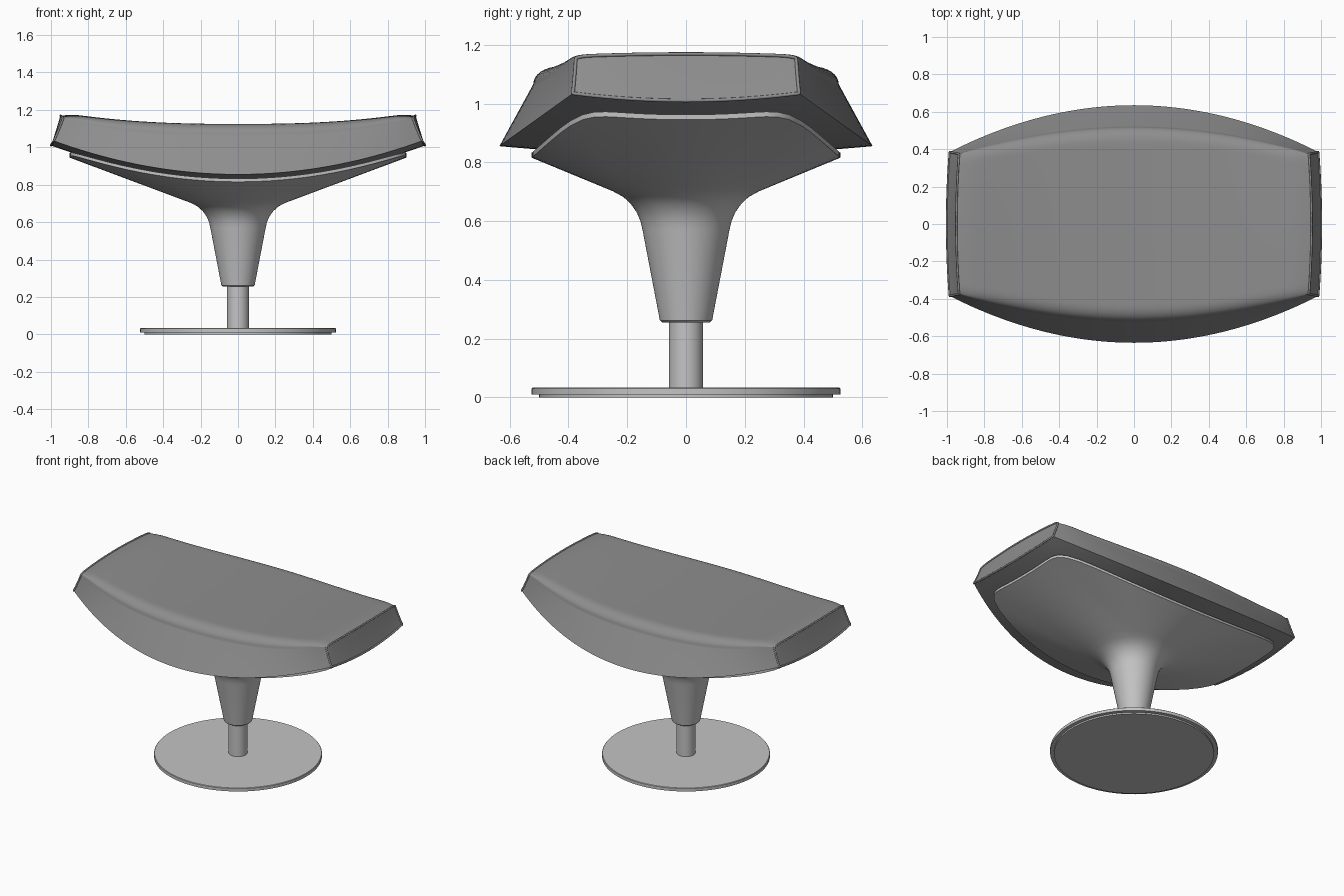
import bpy, bmesh, math

if "Cube" in bpy.data.objects:
    bpy.data.objects.remove(bpy.data.objects["Cube"])


def material(name, value):
    m = bpy.data.materials.new(name)
    m.use_nodes = True
    colour = (value, value, value, 1)
    m.diffuse_color = colour
    m.node_tree.nodes["Principled BSDF"].inputs["Base Color"].default_value = colour
    return m


upholstery = material("grey upholstery", 0.27)
metal = material("light grey metal", 0.55)


def finish(name, bm, mat, angle=35):
    bmesh.ops.recalc_face_normals(bm, faces=bm.faces)
    mesh = bpy.data.meshes.new(name)
    bm.to_mesh(mesh)
    bm.free()
    mesh.materials.append(mat)
    ob = bpy.data.objects.new(name, mesh)
    bpy.context.collection.objects.link(ob)
    bpy.ops.object.select_all(action="DESELECT")
    ob.select_set(True)
    bpy.context.view_layer.objects.active = ob
    bpy.ops.object.shade_smooth_by_angle(angle=math.radians(angle))
    return ob


def loft(name, rings, mat):
    """Skin a list of closed rings and cap both ends."""
    bm = bmesh.new()
    loops = [[bm.verts.new(p) for p in ring] for ring in rings]
    n = len(loops[0])
    for a, b in zip(loops, loops[1:]):
        for i in range(n):
            j = (i + 1) % n
            bm.faces.new((a[i], a[j], b[j], b[i]))
    bm.faces.new(loops[0])
    bm.faces.new(loops[-1])
    return finish(name, bm, mat)


SIDES = 96
ANGLES = [2 * math.pi * i / SIDES for i in range(SIDES)]


def circle(r, z):
    return [(r * math.cos(a), r * math.sin(a), z) for a in ANGLES]


def underside(x, v):
    return 0.855 + 0.185 * x * x - 0.03 * (1 - v * v)


def half_depth(x):
    return 0.635 - 0.25 * x * x


# Cushion: a gridded cube bent into a bowed, saddle-shaped pad
def cushion_point(u, v, w):
    x = u * (0.975 - 0.025 * w) * (1 - 0.015 * v * v)
    t = (w + 1) / 2
    y = v * ((1 - t) * half_depth(u) + t * (0.52 - 0.145 * u * u))
    radius = 0.008 + 0.052 * (1 - u ** 4)
    s = max(0, (abs(v) - 0.84) / 0.16)
    top = 1.125 + 0.062 * abs(u) ** 2.5 - 0.008 * u * u * v * v
    top -= 0.018 * max(0, (abs(u) - 0.88) / 0.12) ** 2
    top -= radius * (1 - math.sqrt(max(0, 1 - s * s)))
    return x, y, (1 - t) * underside(x, v) + t * top


def ease(v):
    return math.sin(v * math.pi / 2)


bm = bmesh.new()
bmesh.ops.create_cube(bm, size=2)
bmesh.ops.subdivide_edges(bm, edges=bm.edges[:], cuts=39, use_grid_fill=True)
for vert in bm.verts:
    u, v, w = vert.co
    vert.co = cushion_point(u, ease(v), w)
finish("cushion", bm, upholstery, 40)

# Piped seams around the two end panels
steps = [-1 + 2 * i / 24 for i in range(24)]
outline = ([(v, 1) for v in steps] + [(1, -w) for w in steps]
           + [(-v, -1) for v in steps] + [(-1, w) for w in steps])
for side, u in (("left", 1), ("right", -1)):
    curve = bpy.data.curves.new(side + "_seam_piping", "CURVE")
    curve.dimensions = "3D"
    curve.bevel_depth = 0.006
    curve.bevel_resolution = 2
    spline = curve.splines.new("POLY")
    spline.points.add(len(outline) - 1)
    spline.use_cyclic_u = True
    for point, (v, w) in zip(spline.points, outline):
        point.co = (*cushion_point(u, ease(v), w), 1)
    curve.materials.append(upholstery)
    bpy.context.collection.objects.link(
        bpy.data.objects.new(side + "_seam_piping", curve))


# Support shell: round stem flaring into a bowed rectangular tray
def rim(scale, drop):
    ring = []
    for a in ANGLES:
        c, s = math.cos(a), math.sin(a)
        k = scale / (abs(c) ** 11 + abs(s) ** 11) ** (1 / 11)
        px, py = c * k, s * k
        x, y = 0.9 * px, py * (0.525 - 0.17 * px * px)
        ring.append((x, y, underside(x, y / half_depth(x)) - drop))
    return ring


def blend(a, b, f):
    return [tuple(p + (q - p) * f for p, q in zip(pa, pb)) for pa, pb in zip(a, b)]


stem = [(0.08, 0.255), (0.089, 0.262), (0.148, 0.57), (0.155, 0.6), (0.168, 0.63),
        (0.187, 0.657), (0.213, 0.682), (0.25, 0.702)]
rings = [circle(r, z) for r, z in stem]
flare, edge = rings[-1], rim(1, 0.03)
rings += [blend(flare, edge, f / 12) for f in range(1, 13)]
rings += [rim(1, 0.013), rim(0.96, 0.013)]
rings += [rim(f, 0.02) for f in (0.8, 0.6, 0.4, 0.2, 0.05)]
loft("support_shell", rings, metal)

# Post and stepped round base
loft("post", [circle(0.058, 0.03), circle(0.058, 0.27)], metal)
loft("base_plate", [circle(0.525, 0.01), circle(0.525, 0.03), circle(0.522, 0.033)], metal)
loft("base_foot", [circle(0.5, 0), circle(0.5, 0.012)], metal)
